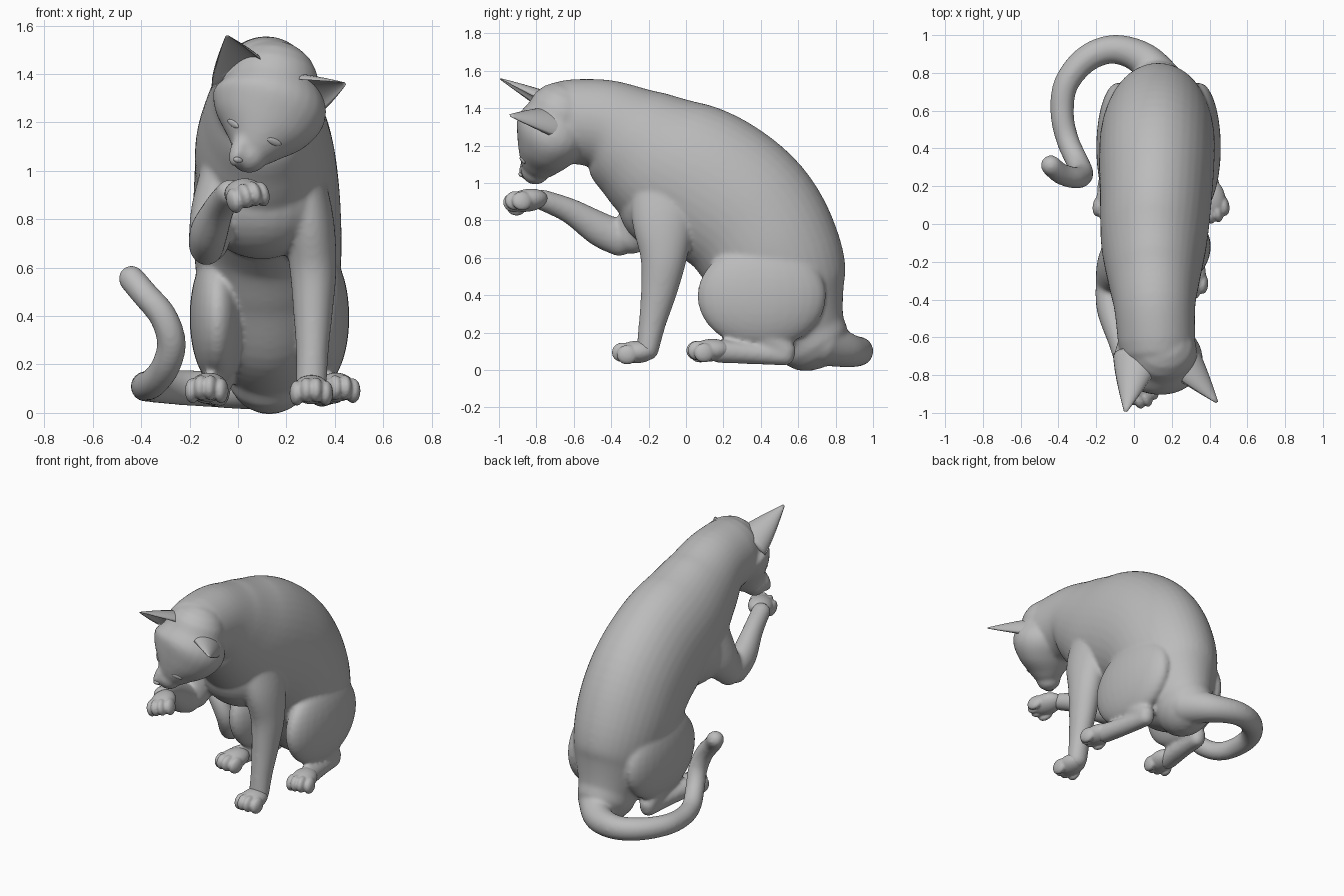
import bpy, bmesh, math
from mathutils import Vector, Matrix

cube = bpy.data.objects.get("Cube")
if cube:
    bpy.data.objects.remove(cube)

grey = bpy.data.materials.new("clay grey")
grey.use_nodes = True
grey.diffuse_color = (0.5, 0.5, 0.5, 1)
grey.node_tree.nodes["Principled BSDF"].inputs["Base Color"].default_value = (0.5, 0.5, 0.5, 1)


def spline(pts, sub):
    """Catmull-Rom interpolation of stations of any dimension."""
    out = []
    for i in range(len(pts) - 1):
        p0, p1, p2, p3 = (pts[max(i - 1, 0)], pts[i], pts[i + 1], pts[min(i + 2, len(pts) - 1)])
        for k in range(sub):
            t = k / sub
            out.append([0.5 * (2 * b + (c - a) * t + (2 * a - 5 * b + 4 * c - d) * t * t
                               + (3 * b - a - 3 * c + d) * t ** 3)
                        for a, b, c, d in zip(p0, p1, p2, p3)])
    out.append(list(pts[-1]))
    return out


def bridge(bm, rings):
    """Skin a list of closed vertex rings and cap both ends."""
    n = len(rings[0])
    for r0, r1 in zip(rings, rings[1:]):
        for j in range(n):
            bm.faces.new((r0[j], r0[(j + 1) % n], r1[(j + 1) % n], r1[j]))
    bm.faces.new(rings[0][::-1])
    bm.faces.new(rings[-1])


def loft(bm, pts, hint=(1, 0, 0), sub=6, n=28):
    """Round-ended tube through stations (x, y, z, half width, half depth)."""
    st = spline(pts, sub)
    cs = [Vector(s[:3]) for s in st]
    side, frames = Vector(hint), []
    for i, s in enumerate(st):
        t = (cs[min(i + 1, len(cs) - 1)] - cs[max(i - 1, 0)]).normalized()
        side = (side - t * side.dot(t)).normalized()
        frames.append((cs[i], side.copy(), t.cross(side), t, s[3], s[4]))
    full = []
    caps = [math.radians(d) for d in (80, 60, 40, 20)]
    for sign, f in ((-1, frames[0]), (1, frames[-1])):
        c, u, v, t, a, b = f
        dome = [(c + t * sign * min(a, b) * math.sin(q), u, v, t, a * math.cos(q), b * math.cos(q))
                for q in caps]
        full += dome + frames if sign < 0 else dome[::-1]
    rings = [[bm.verts.new(c + u * a * math.cos(2 * math.pi * j / n) + v * b * math.sin(2 * math.pi * j / n))
              for j in range(n)] for c, u, v, t, a, b in full]
    bridge(bm, rings)


def blob(bm, c, r, axes=None):
    """Ellipsoid with radii r along the given axes."""
    rot = Matrix(axes).transposed().to_4x4() if axes else Matrix()
    m = Matrix.Translation(c) @ rot @ Matrix.Diagonal((*r, 1))
    bmesh.ops.create_uvsphere(bm, u_segments=28, v_segments=18, radius=1, matrix=m)


def finish(name, bm, voxel=0, smooth=0):
    bmesh.ops.recalc_face_normals(bm, faces=bm.faces)
    me = bpy.data.meshes.new(name)
    bm.to_mesh(me)
    bm.free()
    me.materials.append(grey)
    me.shade_smooth()
    ob = bpy.data.objects.new(name, me)
    bpy.context.collection.objects.link(ob)
    if voxel:
        rm = ob.modifiers.new("fuse", 'REMESH')
        rm.mode, rm.voxel_size, rm.use_smooth_shade = 'VOXEL', voxel, True
        sm = ob.modifiers.new("soften", 'SMOOTH')
        sm.factor, sm.iterations = 0.5, smooth
    return ob


def frame(fwd, up):
    f = Vector(fwd).normalized()
    s = f.cross(Vector(up)).normalized()
    return s, f, s.cross(f)


# Body: torso and neck, fused with head, legs and tail
bm = bmesh.new()
loft(bm, [(0.13, 0.665, 0.18, 0.18, 0.205), (0.13, 0.56, 0.36, 0.255, 0.32), (0.125, 0.465, 0.6, 0.3, 0.375),
          (0.12, 0.325, 0.825, 0.305, 0.395), (0.115, 0.12, 0.985, 0.295, 0.4),
          (0.105, -0.1, 1.1, 0.28, 0.375), (0.105, -0.285, 1.22, 0.245, 0.31),
          (0.11, -0.44, 1.31, 0.215, 0.245), (0.12, -0.62, 1.33, 0.205, 0.225)], n=40)
blob(bm, (0.1, -0.1, 0.9), (0.275, 0.265, 0.265))

# Head, tilted and looking down, tapering into the muzzle
head = frame((-0.35, -0.35, -0.85), (0.1, -0.9, 0.3))
loft(bm, [(0.145, -0.675, 1.36, 0.19, 0.18), (0.13, -0.71, 1.275, 0.24, 0.205), (0.1, -0.75, 1.185, 0.205, 0.165),
          (0.068, -0.785, 1.11, 0.125, 0.115), (0.045, -0.805, 1.068, 0.08, 0.078)], hint=head[0])
blob(bm, (0.012, -0.835, 1.1), (0.04, 0.095, 0.05), head)

# Thighs and hind feet
for x, out in ((0.345, 1), (-0.085, -1)):
    blob(bm, (x, 0.405, 0.395), (0.115, 0.345, 0.28))
    loft(bm, [(x, 0.27, 0.34, 0.08, 0.14), (x, 0.42, 0.2, 0.07, 0.1), (x, 0.53, 0.1, 0.055, 0.06)])
    loft(bm, [(x, 0.53, 0.078, 0.052, 0.055), (x + 0.02 * out, 0.36, 0.088, 0.057, 0.057),
              (x + 0.05 * out, 0.18, 0.10, 0.063, 0.063)])

# Standing foreleg
loft(bm, [(0.245, -0.1, 1.02, 0.1, 0.19), (0.29, -0.12, 0.8, 0.105, 0.17), (0.31, -0.12, 0.6, 0.097, 0.125),
          (0.31, -0.145, 0.42, 0.082, 0.097), (0.307, -0.18, 0.25, 0.067, 0.073), (0.303, -0.205, 0.11, 0.064, 0.06)])

# Raised foreleg: upper arm and forearm
loft(bm, [(-0.06, -0.16, 0.97, 0.1, 0.17), (-0.095, -0.22, 0.83, 0.1, 0.14), (-0.12, -0.3, 0.71, 0.085, 0.1)])
loft(bm, [(-0.13, -0.345, 0.7, 0.075, 0.095), (-0.118, -0.46, 0.752, 0.077, 0.092),
          (-0.075, -0.62, 0.85, 0.062, 0.068), (-0.03, -0.77, 0.91, 0.06, 0.056)])

# Tail, curling round the right side
loft(bm, [(0.16, 0.72, 0.15, 0.13, 0.13), (0.06, 0.865, 0.105, 0.092, 0.092), (-0.1, 0.925, 0.1, 0.077, 0.077),
          (-0.25, 0.875, 0.105, 0.072, 0.072), (-0.36, 0.74, 0.11, 0.066, 0.066), (-0.38, 0.58, 0.11, 0.062, 0.062),
          (-0.35, 0.44, 0.125, 0.06, 0.06), (-0.3, 0.33, 0.19, 0.06, 0.06), (-0.275, 0.265, 0.29, 0.06, 0.06),
          (-0.31, 0.245, 0.40, 0.058, 0.058), (-0.385, 0.265, 0.49, 0.056, 0.056), (-0.44, 0.31, 0.555, 0.055, 0.055)],
     hint=(0, 0, 1))
body = finish("body", bm, 0.011, 12)


# Paws: a pad with four toes in a shallow arc
def paw(name, c, fwd, up):
    ax = frame(fwd, up)
    side, f, u = ax
    c = Vector(c)
    bm = bmesh.new()
    blob(bm, c - f * 0.02, (0.078, 0.11, 0.06), ax)
    for k, off, lift in ((-1.5, 0.03, -0.012), (-0.5, 0.056, 0.002), (0.5, 0.056, 0.002), (1.5, 0.03, -0.012)):
        blob(bm, c + side * k * 0.04 + f * off + u * lift, (0.03, 0.056, 0.052), ax)
    finish(name, bm, 0.0065, 5)


paw("left_front_paw", (0.303, -0.285, 0.095), (0, -1, -0.05), (0, 0, 1))
paw("left_hind_paw", (0.41, 0.115, 0.105), (0.2, -1, -0.05), (0, 0, 1))
paw("right_hind_paw", (-0.125, 0.115, 0.105), (-0.15, -1, -0.05), (0, 0, 1))
paw("raised_paw", (0.03, -0.865, 0.905), (0.3, -1, -0.12), (-0.25, 0, 1))


# Ears: tapering shells with a crescent section, open towards the face
def ear(name, base, tip, facing, w):
    base, tip = Vector(base), Vector(tip)
    s, ax, front = frame(tip - base, facing)
    bm = bmesh.new()
    rings = []
    for i in range(13):
        t = i / 12
        r = w * (1 - t ** 1.2) + 0.008
        c = base.lerp(tip, t)
        arc = [math.pi * k / 12 for k in range(13)]
        back = [c + s * r * math.cos(q) - front * r * 0.72 * math.sin(q) for q in arc]
        inner = [c + s * r * 0.93 * math.cos(q) - front * r * (0.1 + 0.42 * t ** 0.3) * math.sin(q)
                 for q in arc[-2:0:-1]]
        rings.append([bm.verts.new(p) for p in back + inner])
    bridge(bm, rings)
    finish(name, bm)


ear("right_ear", (0.02, -0.71, 1.375), (-0.045, -0.995, 1.555), (0.15, -0.6, -0.75), 0.125)
ear("left_ear", (0.235, -0.71, 1.3), (0.44, -0.945, 1.36), (-0.35, -0.5, -0.75), 0.12)

# Eyes and nose, set onto the face surface
bpy.context.view_layer.update()
skin = body.evaluated_get(bpy.context.evaluated_depsgraph_get())
for name, x, z, r, slant in (("right_eye", -0.02, 1.195, (0.034, 0.007, 0.014), -0.25),
                             ("left_eye", 0.15, 1.12, (0.034, 0.007, 0.014), 0.25),
                             ("nose", 0.0, 1.045, (0.02, 0.01, 0.012), 0)):
    hit, p, nrm, _ = skin.ray_cast(Vector((x, -2, z)), Vector((0, 1, 0)))
    if hit:
        s = head[0] + head[2] * slant
        s = (s - nrm * s.dot(nrm)).normalized()
        bm = bmesh.new()
        blob(bm, p, r, (s, nrm, s.cross(nrm)))
        finish(name, bm)
